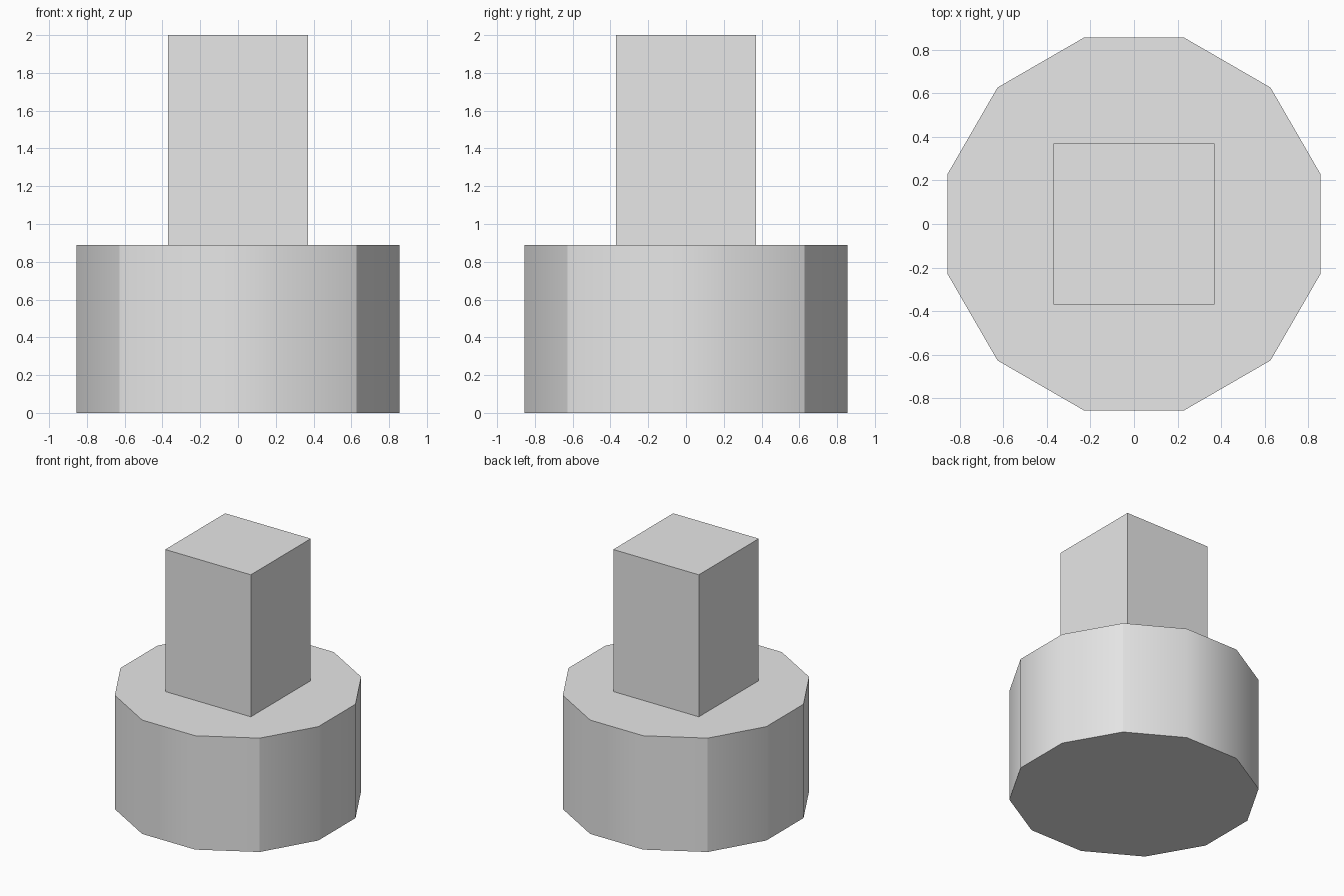
import bpy
import math

cube = bpy.data.objects.get("Cube")
if cube:
    bpy.data.objects.remove(cube, do_unlink=True)

BASE_HEIGHT = 0.89
BASE_RADIUS = 0.886
POST_WIDTH = 0.74
TOTAL_HEIGHT = 2.0

# Single plain grey
grey = bpy.data.materials.new("light_grey")
grey.use_nodes = True
colour = (0.8, 0.8, 0.8, 1.0)
grey.diffuse_color = colour
grey.node_tree.nodes["Principled BSDF"].inputs["Base Color"].default_value = colour

# Twelve-sided base with flats facing the axes
bpy.ops.mesh.primitive_cylinder_add(
    vertices=12, radius=BASE_RADIUS, depth=BASE_HEIGHT,
    location=(0, 0, BASE_HEIGHT / 2), rotation=(0, 0, math.radians(15)))
base = bpy.context.object
base.name = "base"
bpy.ops.object.transform_apply(location=False, rotation=True, scale=False)
mesh = base.data
mesh.materials.append(grey)

# Sides are smooth in four groups, split at the diagonal corners and the rims
for face in mesh.polygons:
    face.use_smooth = abs(face.normal.z) < 0.5
for edge in mesh.edges:
    a, b = (mesh.vertices[i].co for i in edge.vertices)
    on_rim = abs(a.z - b.z) < 0.01
    on_diagonal = abs(abs(a.x) - abs(a.y)) < 0.01
    edge.use_edge_sharp = on_rim or on_diagonal

# Square post standing on the base
post_height = TOTAL_HEIGHT - BASE_HEIGHT
bpy.ops.mesh.primitive_cube_add(
    size=1, location=(0, 0, BASE_HEIGHT + post_height / 2))
post = bpy.context.object
post.name = "post"
post.scale = (POST_WIDTH, POST_WIDTH, post_height)
bpy.ops.object.transform_apply(location=False, rotation=False, scale=True)
post.data.materials.append(grey)
